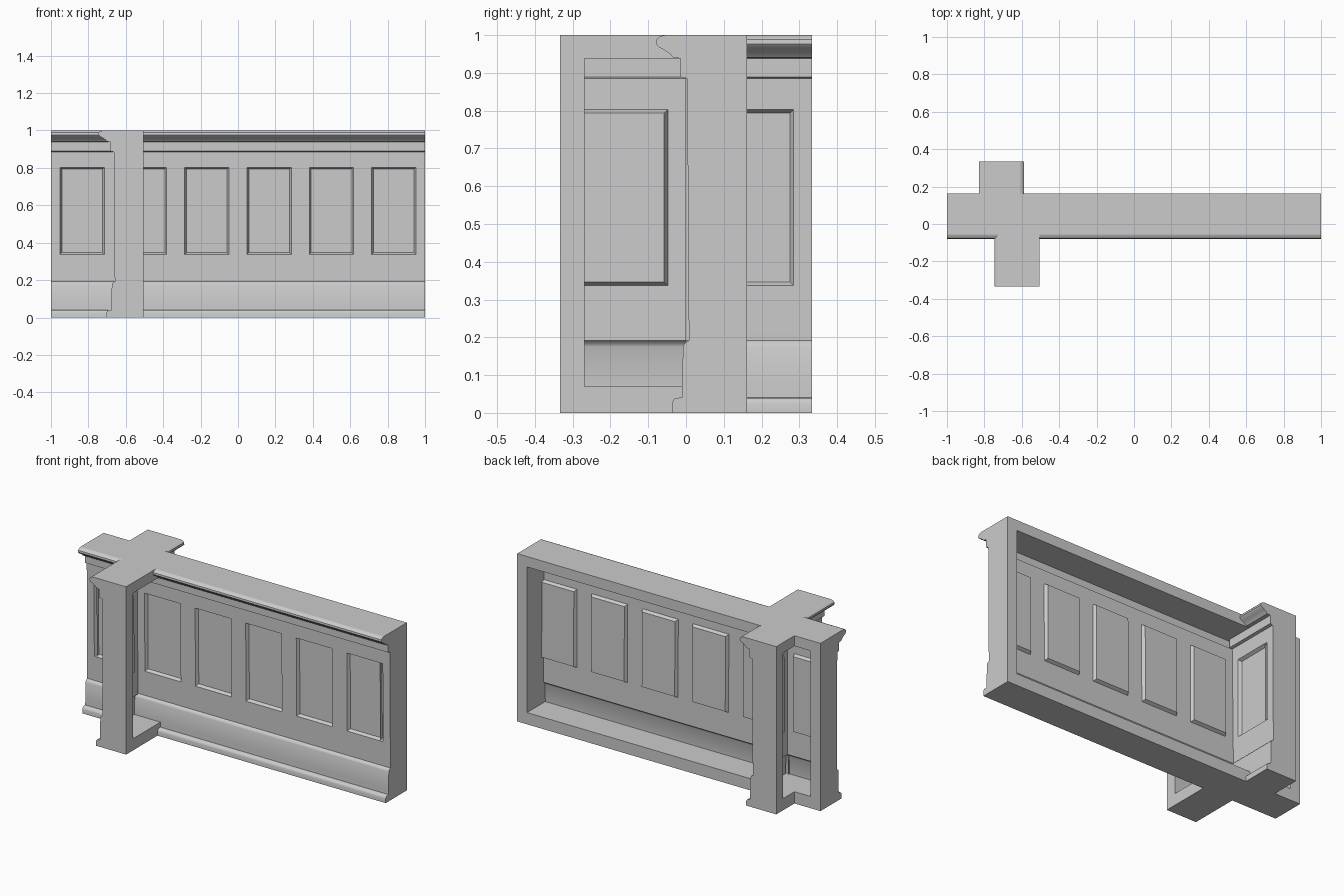
import bpy, bmesh
from math import radians

if "Cube" in bpy.data.objects:
    bpy.data.objects.remove(bpy.data.objects["Cube"])

CELL = 1 / 3          # width of one panel module
BACK = 0.162          # depth of the frame behind the panelling
END, LOW, HIGH = 0.065, 0.07, 0.938   # frame border sizes

# moulding section (y, z) from plinth to crown
PROFILE = [(-.037, 0), (-.037, .025), (-.034, .034), (-.028, .039), (-.011, .041),
           (-.010, LOW), (-.008, .175), (-.004, .184), (.008, .192), (.006, .337),
           (.004, .803), (.003, .885), (-.014, .889), (-.014, HIGH), (-.034, .941),
           (-.042, .950), (-.058, .961), (-.072, .968), (-.079, .977), (-.078, .988),
           (-.070, .996), (-.056, 1)]
PANEL_ROW = 9


def wall(name, cells, location, angle, start_capped):
    length = cells * CELL
    bm = bmesh.new()

    def face(*pts):
        return bm.faces.new([bm.verts.new(p) for p in pts])

    # moulded front sheet, one grid column set per panel
    cols = [0.0]
    for c in range(cells):
        cols += [c * CELL + .048, c * CELL + .285]
    cols.append(length)
    grid = [[bm.verts.new((u, y, z)) for y, z in PROFILE] for u in cols]
    panels = []
    for i in range(len(cols) - 1):
        for j in range(len(PROFILE) - 1):
            f = bm.faces.new((grid[i][j], grid[i + 1][j], grid[i + 1][j + 1], grid[i][j + 1]))
            if i % 2 == 1 and j == PANEL_ROW:
                panels.append(f)
    bm.normal_update()

    # recessed panels with sloping edges
    for f in panels:
        bmesh.ops.inset_individual(bm, faces=[f], thickness=.014, depth=-.018)

    # top and bottom of the wall, and the ceiling and floor of the hollow back
    u0, u1 = (END if start_capped else 0), length - END
    (yb, zb), (yt, zt) = PROFILE[0], PROFILE[-1]
    face((0, yt, zt), (length, yt, zt), (length, BACK, zt), (0, BACK, zt))
    face((0, yb, zb), (0, BACK, zb), (length, BACK, zb), (length, yb, zb))
    face((u0, -.014, HIGH), (u0, BACK, HIGH), (u1, BACK, HIGH), (u1, -.014, HIGH))
    face((u0, -.010, LOW), (u1, -.010, LOW), (u1, BACK, LOW), (u0, BACK, LOW))

    # solid ends with their inner faces
    inner = [p for p in PROFILE if LOW <= p[1] <= HIGH]
    for outer_u, inner_u, build in ((0, u0, start_capped), (length, u1, True)):
        if build:
            face(*[(outer_u, y, z) for y, z in PROFILE + [(BACK, 1), (BACK, 0)]])
            face(*[(inner_u, y, z) for y, z in inner + [(BACK, HIGH), (BACK, LOW)]])

    # flat border around the open back
    out = [(0, 0), (length, 0), (length, 1), (0, 1)]
    inn = [(u0, LOW), (u1, LOW), (u1, HIGH), (u0, HIGH)]
    for k in range(4):
        n = (k + 1) % 4
        if k == 3 and not start_capped:
            continue
        face(*[(u, BACK, z) for u, z in (out[k], out[n], inn[n], inn[k])])

    bmesh.ops.remove_doubles(bm, verts=bm.verts, dist=1e-5)
    bmesh.ops.recalc_face_normals(bm, faces=bm.faces)
    mesh = bpy.data.meshes.new(name)
    bm.to_mesh(mesh)
    bm.free()
    obj = bpy.data.objects.new(name, mesh)
    bpy.context.collection.objects.link(obj)
    obj.location = location
    obj.rotation_euler.z = radians(angle)
    bpy.ops.object.select_all(action='DESELECT')
    obj.select_set(True)
    bpy.context.view_layer.objects.active = obj
    bpy.ops.object.shade_smooth_by_angle(angle=radians(35))
    return obj


# long wall with six panels, and two short walls facing opposite ways
wall("main_wall", 6, (-1, 0, 0), 0, True)
wall("front_stub_wall", 1, (-2 * CELL, 0, 0), -90, False)
wall("back_stub_wall", 1, (-2 * CELL, 0, 0), 90, False)
